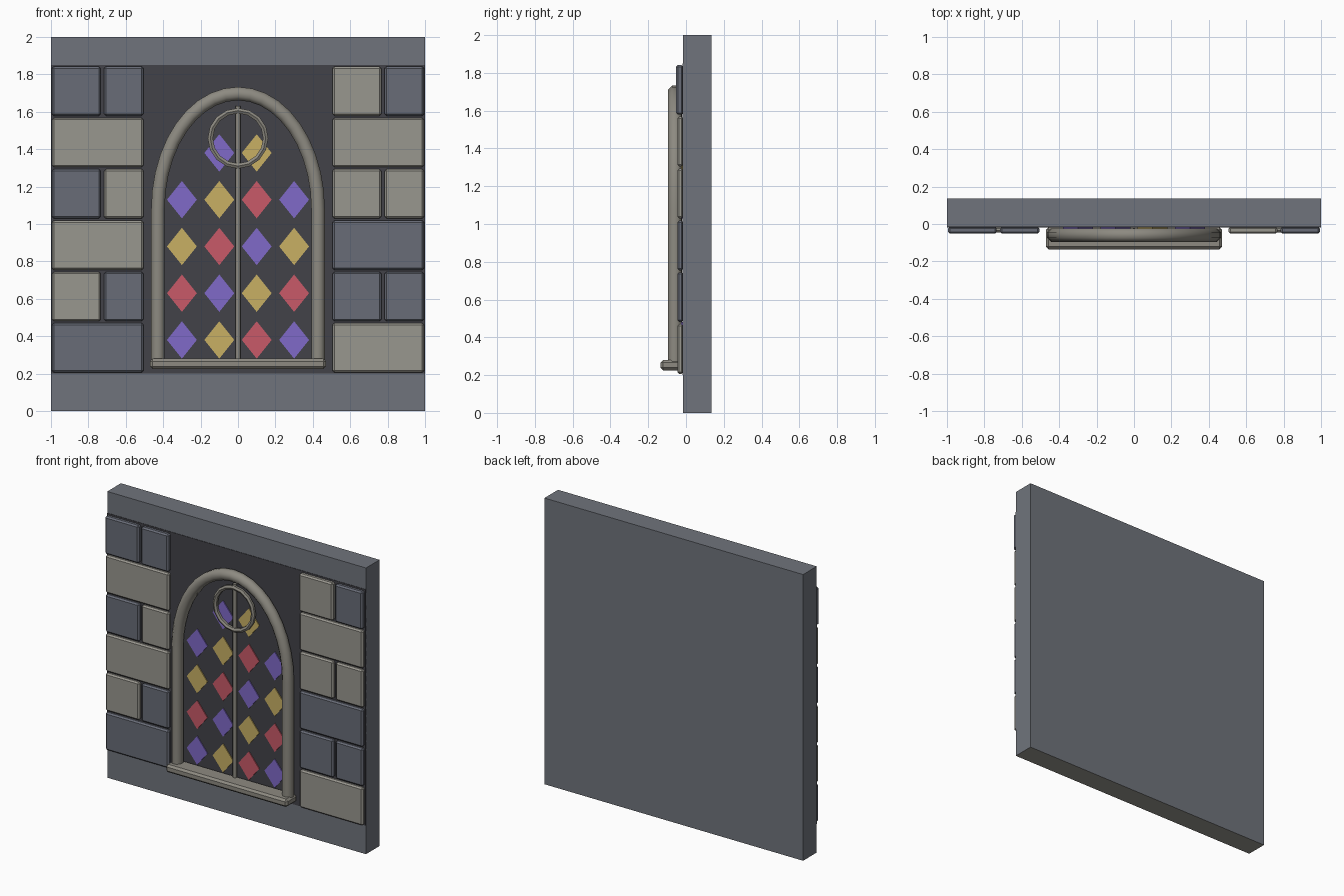
import bpy, bmesh, math
from mathutils import Vector

if "Cube" in bpy.data.objects:
    bpy.data.objects.remove(bpy.data.objects["Cube"])


def srgb(h):
    def lin(c):
        return c / 12.92 if c <= 0.04045 else ((c + 0.055) / 1.055) ** 2.4
    return [lin(int(h[i:i + 2], 16) / 255) for i in (0, 2, 4)] + [1]


def material(name, h):
    m = bpy.data.materials.new(name)
    m.diffuse_color = srgb(h)
    m.use_nodes = True
    m.node_tree.nodes["Principled BSDF"].inputs["Base Color"].default_value = m.diffuse_color
    return m


WALL = material("wall grey", "70747C")
SLATE = material("slate block", "686C77")
STONE = material("pale stone", "99978F")
TRIM = material("stone trim", "8D8A81")
MORTAR = material("dark mortar", "424248")
PURPLE = material("purple glass", "806AC8")
GOLD = material("gold glass", "C8B064")
RED = material("red glass", "C85A68")


def add_object(name, bm, mats, smooth=False):
    bmesh.ops.recalc_face_normals(bm, faces=bm.faces)
    me = bpy.data.meshes.new(name)
    bm.to_mesh(me)
    bm.free()
    for m in mats:
        me.materials.append(m)
    for p in me.polygons:
        p.use_smooth = smooth
    ob = bpy.data.objects.new(name, me)
    bpy.context.collection.objects.link(ob)
    return ob


def box(name, lo, hi, mat, bevel=0):
    lo, hi = Vector(lo), Vector(hi)
    bm = bmesh.new()
    bmesh.ops.create_cube(bm, size=1)
    for v in bm.verts:
        v.co = (lo + hi) / 2 + v.co * (hi - lo)
    if bevel:
        bmesh.ops.bevel(bm, geom=bm.edges[:], offset=bevel, segments=1,
                        affect='EDGES', profile=0.5)
    return add_object(name, bm, [mat])


def tube(name, path, radius, sides, y, closed=False):
    """Sweep a round section along an (x, z) path lying in a plane of constant y."""
    bm = bmesh.new()
    n = len(path)
    rings = []
    for i, (x, z) in enumerate(path):
        a = path[(i - 1) % n] if closed or i > 0 else path[i]
        b = path[(i + 1) % n] if closed or i < n - 1 else path[i]
        t = Vector((b[0] - a[0], 0, b[1] - a[1])).normalized()
        side = Vector((t.z, 0, -t.x))
        ring = []
        for k in range(sides):
            ang = 2 * math.pi * (k + 0.5) / sides
            ring.append(bm.verts.new(Vector((x, y, z)) + side * radius * math.cos(ang)
                                     + Vector((0, radius * math.sin(ang), 0))))
        rings.append(ring)
    for i in range(n if closed else n - 1):
        r, s = rings[i], rings[(i + 1) % n]
        for k in range(sides):
            j = (k + 1) % sides
            bm.faces.new((r[k], r[j], s[j], s[k]))
    if not closed:
        bm.faces.new(rings[0])
        bm.faces.new(rings[-1])
    return add_object(name, bm, [TRIM], smooth=True)


# wall slab, with a pale underside
wall = box("wall_slab", (-1, -0.015, 0), (1, 0.135, 2), WALL)
wall.data.materials.append(STONE)
for p in wall.data.polygons:
    if p.normal.z < -0.5:
        p.material_index = 1

# dark backing behind the blocks and the window
box("mortar_backing", (-1, -0.018, 0.2), (1, -0.012, 1.85), MORTAR)

# block courses, bottom to top: one colour = full block, two = split course
courses = {
    "left": (-1.0, [[SLATE], [STONE, SLATE], [STONE], [SLATE, STONE], [STONE], [SLATE, SLATE]]),
    "right": (0.5, [[STONE], [SLATE, SLATE], [SLATE], [STONE, STONE], [STONE], [STONE, SLATE]]),
}
for side, (x0, rows) in courses.items():
    for r, mats in enumerate(rows):
        z = 0.206 + 0.2745 * r
        spans = [(0.005, 0.495)] if len(mats) == 1 else [(0.005, 0.266), (0.284, 0.495)]
        front = -0.052 if r == 5 else -0.046
        for i, ((a, b), m) in enumerate(zip(spans, mats)):
            box(f"{side}_block_{r}_{i}", (x0 + a, front, z), (x0 + b, -0.015, z + 0.264), m, 0.01)

# coloured diamond panes
for r in range(5):
    for i in range(4):
        if r == 4 and i in (0, 3):
            continue
        cx, cz = -0.3 + 0.2 * i, 0.38 + 0.25 * r
        bm = bmesh.new()
        vs = [bm.verts.new((cx + dx, -0.018, cz + dz))
              for dx, dz in ((0.08, 0), (0, 0.1), (-0.08, 0), (0, -0.1))]
        f = bm.faces.new(vs)
        ex = bmesh.ops.extrude_face_region(bm, geom=[f])
        for v in ex["geom"]:
            if isinstance(v, bmesh.types.BMVert):
                v.co.y -= 0.006
        add_object(f"diamond_pane_{r}_{i}", bm, [(PURPLE, GOLD, RED)[(i - r) % 3]])

# arched frame: straight jambs and an elliptical head
arch = [(0.428, 0.25)]
arch += [(0.428 * math.cos(math.pi * k / 20), 1.08 + 0.617 * math.sin(math.pi * k / 20))
         for k in range(21)]
arch.append((-0.428, 0.25))
tube("arch_frame", arch, 0.039, 8, -0.059)

# central bar and round tracery
tube("centre_bar", [(0, 0.26), (0, 1.63)], 0.014, 8, -0.035)
tube("tracery_ring", [(0.148 * math.cos(2 * math.pi * k / 16), 1.458 + 0.148 * math.sin(2 * math.pi * k / 16))
                      for k in range(16)], 0.016, 6, -0.04, closed=True)

# sill
box("sill", (-0.47, -0.135, 0.225), (0.47, -0.015, 0.28), TRIM, 0.014)

# keep sharp edges on the smooth parts
for ob in bpy.data.objects:
    ob.select_set(ob.name in ("arch_frame", "centre_bar", "tracery_ring"))
bpy.context.view_layer.objects.active = bpy.data.objects["arch_frame"]
bpy.ops.object.shade_smooth_by_angle(angle=math.radians(50))
